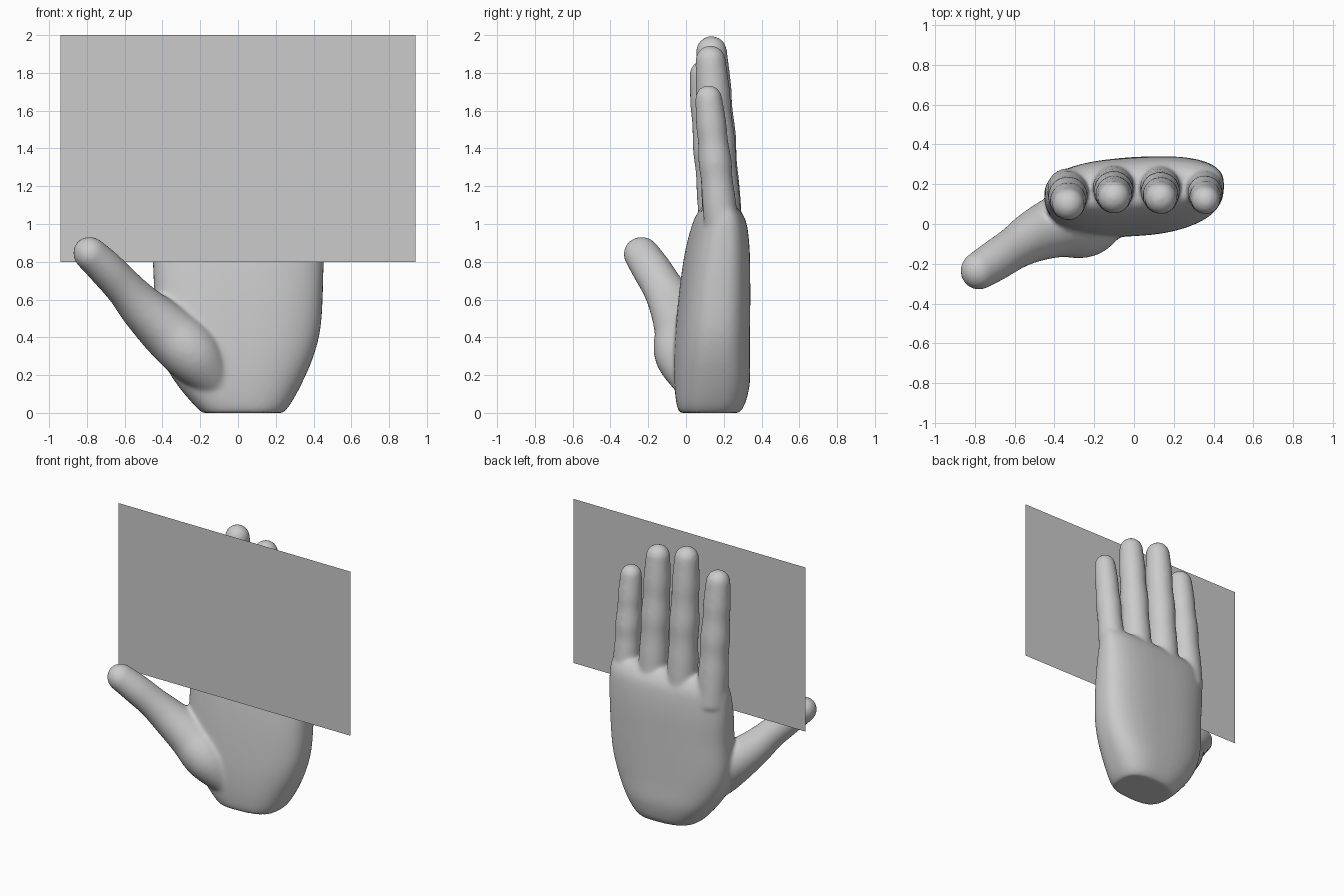
import bpy, bmesh, math
from mathutils import Vector

if "Cube" in bpy.data.objects:
    bpy.data.objects.remove(bpy.data.objects["Cube"])

grey = bpy.data.materials.new("light_grey")
grey.diffuse_color = (0.6, 0.6, 0.6, 1)
grey.use_nodes = True
grey.node_tree.nodes["Principled BSDF"].inputs["Base Color"].default_value = grey.diffuse_color


def make_object(name, bm):
    mesh = bpy.data.meshes.new(name)
    bmesh.ops.recalc_face_normals(bm, faces=bm.faces)
    bm.to_mesh(mesh)
    bm.free()
    mesh.materials.append(grey)
    obj = bpy.data.objects.new(name, mesh)
    bpy.context.collection.objects.link(obj)
    return obj


def smooth_rows(rows, steps=6):
    """Catmull-Rom through rows of numbers."""
    out = []
    for i in range(len(rows) - 1):
        a, b, c, d = (rows[max(i - 1, 0)], rows[i], rows[i + 1],
                      rows[min(i + 2, len(rows) - 1)])
        for s in range(steps):
            t = s / steps
            out.append([0.5 * (2 * q + (r - p) * t + (2 * p - 5 * q + 4 * r - w) * t * t
                               + (3 * q - p - 3 * r + w) * t ** 3)
                        for p, q, r, w in zip(a, b, c, d)])
    return out + [list(rows[-1])]


def loft(bm, rings):
    loops = [[bm.verts.new(p) for p in ring] for ring in rings]
    n = len(loops[0])
    for a, b in zip(loops, loops[1:]):
        for i in range(n):
            j = (i + 1) % n
            bm.faces.new((a[i], a[j], b[j], b[i]))
    bm.faces.new(loops[0][::-1])
    bm.faces.new(loops[-1])


def digit(bm, path, flat=1.0, sides=28):
    """Tapered round tube along (x, y, z, radius) points with a domed tip."""
    pts = smooth_rows(path)
    tip, prev = pts[-1], pts[-2]
    d = (Vector(tip[:3]) - Vector(prev[:3])).normalized()
    for k in range(1, 9):
        a = k * math.radians(10.5)
        p = Vector(tip[:3]) + d * tip[3] * math.sin(a)
        pts.append([*p, tip[3] * math.cos(a)])
    rings = []
    for i, p in enumerate(pts):
        t = (Vector(pts[min(i + 1, len(pts) - 1)][:3])
             - Vector(pts[max(i - 1, 0)][:3])).normalized()
        u = Vector((0, 1, 0)).cross(t).normalized()
        v = t.cross(u)
        rings.append([Vector(p[:3]) + p[3] * (u * flat * math.cos(w) + v * math.sin(w))
                      for w in (2 * math.pi * k / sides for k in range(sides))])
    loft(bm, rings)


bm = bmesh.new()

# palm: rows of z, left x, right x, front y, back y
palm = [(0.00, -0.19, 0.24, -0.035, 0.28), (0.05, -0.24, 0.28, -0.05, 0.31),
        (0.16, -0.33, 0.34, -0.06, 0.335), (0.30, -0.41, 0.40, -0.06, 0.335),
        (0.45, -0.445, 0.437, -0.05, 0.335), (0.65, -0.445, 0.45, -0.03, 0.335),
        (0.85, -0.452, 0.453, 0.0, 0.332), (1.00, -0.445, 0.45, 0.04, 0.315),
        (1.07, -0.43, 0.44, 0.075, 0.28), (1.10, -0.41, 0.42, 0.11, 0.245)]
rings = []
for z, x0, x1, y0, y1 in smooth_rows(palm, 4):
    ring = []
    for k in range(48):
        a = 2 * math.pi * k / 48
        c, s = math.cos(a), math.sin(a)
        x = (x0 + x1) / 2 + (x1 - x0) / 2 * math.copysign(abs(c) ** 0.74, c)
        y = (y0 + y1) / 2 + (y1 - y0) / 2 * math.copysign(abs(s) ** 0.74, s)
        ring.append((x, y + 0.06 * x, z))
    rings.append(ring)
loft(bm, rings)

# four fingers: base x, tip x, top z, girth, base y, tip y
for xb, xt, top, r, yb, yt in [(-0.335, -0.33, 1.87, 0.102, 0.18, 0.10),
                               (-0.105, -0.10, 1.995, 0.103, 0.20, 0.135),
                               (0.13, 0.135, 1.945, 0.101, 0.20, 0.13),
                               (0.352, 0.36, 1.735, 0.090, 0.195, 0.12)]:
    z0, z1 = 0.92, top - 0.8 * r
    prof = [(0, 1.0), (0.25, 1.0), (0.42, 0.94), (0.55, 0.98),
            (0.7, 0.89), (0.82, 0.9), (1, 0.8)]
    digit(bm, [(xb + (xt - xb) * f, yb + (yt - yb) * f, z0 + (z1 - z0) * f, r * g)
               for f, g in prof])

# thumb with its muscle mound
digit(bm, [(-0.09, 0.06, 0.13, 0.10), (-0.23, 0.0, 0.30, 0.163),
           (-0.37, -0.01, 0.43, 0.158), (-0.50, -0.06, 0.55, 0.132),
           (-0.60, -0.12, 0.66, 0.110), (-0.70, -0.185, 0.765, 0.104),
           (-0.78, -0.235, 0.84, 0.096)], 0.93)

# fuse everything into one soft skin
hand = make_object("hand", bm)
skin = hand.modifiers.new("fuse", 'REMESH')
skin.mode = 'VOXEL'
skin.voxel_size = 0.012
skin.use_smooth_shade = True
soft = hand.modifiers.new("soften", 'SMOOTH')
soft.factor = 0.5
soft.iterations = 12

# flat card standing in front of the fingers
bm = bmesh.new()
bm.faces.new([bm.verts.new(p) for p in ((-0.94, -0.04, 0.8), (0.94, -0.04, 0.8),
                                        (0.94, -0.04, 2.0), (-0.94, -0.04, 2.0))])
make_object("card", bm)
